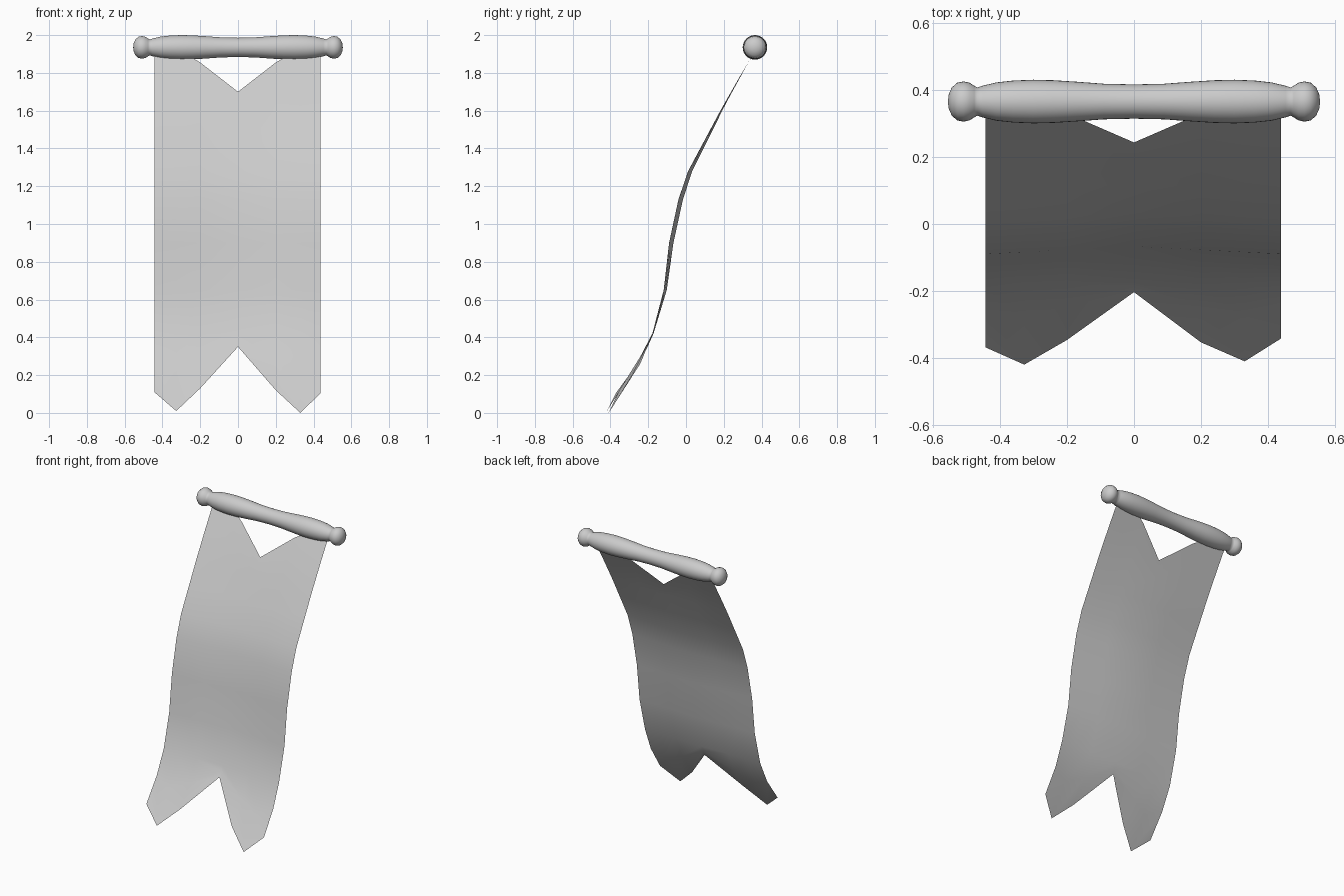
import bpy, bmesh, math

if "Cube" in bpy.data.objects:
    bpy.data.objects.remove(bpy.data.objects["Cube"])


def finish(bm, name, angle):
    bmesh.ops.recalc_face_normals(bm, faces=bm.faces)
    me = bpy.data.meshes.new(name)
    bm.to_mesh(me)
    bm.free()
    ob = bpy.data.objects.new(name, me)
    bpy.context.collection.objects.link(ob)
    bpy.ops.object.select_all(action='DESELECT')
    ob.select_set(True)
    bpy.context.view_layer.objects.active = ob
    bpy.ops.object.shade_smooth_by_angle(angle=math.radians(angle))
    return ob


# Turned rod with end knobs: half profile (x, radius), mirrored and lathed
half = [(0.555, 0), (0.552, 0.022), (0.543, 0.042), (0.527, 0.056),
        (0.508, 0.060), (0.490, 0.056), (0.476, 0.047), (0.467, 0.042),
        (0.452, 0.047), (0.41, 0.057), (0.36, 0.0625), (0.30, 0.065),
        (0.24, 0.0635), (0.17, 0.059), (0.09, 0.053)]
profile = half + [(0, 0.051)] + [(-x, r) for x, r in reversed(half)]
bm = bmesh.new()
verts = [bm.verts.new((x, 0.365 + r, 1.935)) for x, r in profile]
edges = [bm.edges.new(p) for p in zip(verts, verts[1:])]
bmesh.ops.spin(bm, geom=verts + edges, cent=(0, 0.365, 1.935), axis=(1, 0, 0),
               angle=2 * math.pi, steps=32)
bmesh.ops.remove_doubles(bm, verts=bm.verts, dist=0.0005)
finish(bm, "rod", 60)

# Banner cloth: side curve (z, y), and columns (x, top z, bottom z, y shift at hem)
curve = [(0.0, -0.425), (0.11, -0.36), (0.3, -0.225), (0.42, -0.175),
         (0.65, -0.11), (0.9, -0.078), (1.13, -0.028), (1.28, 0.022),
         (1.45, 0.11), (1.6, 0.187), (1.74, 0.262), (1.94, 0.38)]
columns = [(-0.443, 1.93, 0.11, -0.008), (-0.327, 1.93, 0.01, 0.0),
           (-0.20, 1.855, 0.13, 0.0), (0, 1.70, 0.35, 0.0),
           (0.20, 1.855, 0.12, 0.0), (0.33, 1.93, 0.0, 0.012),
           (0.438, 1.93, 0.105, 0.022)]
levels = [1.6, 1.45, 1.28, 1.13, 0.9, 0.65, 0.42]


def curve_y(z):
    for (z0, y0), (z1, y1) in zip(curve, curve[1:]):
        if z <= z1:
            return y0 + (y1 - y0) * (z - z0) / (z1 - z0)
    return curve[-1][1]


bm = bmesh.new()
grid = []
for x, top, bottom, shift in columns:
    zs = [top, (top + 1.6) / 2] + levels + [(0.42 + bottom) / 2, bottom]
    column = []
    for z in zs:
        # soft centre fold, fading toward rod and hem
        fold = 0.024 * max(0, math.sin(math.pi * (z - 0.3) / 1.5)) * (0.5 - abs(x) / 0.44)
        hem = shift * max(0, 1 - z / 0.42) * 1.3
        column.append(bm.verts.new((x, curve_y(z) + fold + hem, z)))
    grid.append(column)
for a, b in zip(grid, grid[1:]):
    for i in range(len(a) - 1):
        bm.faces.new((a[i], a[i + 1], b[i + 1], b[i]))
cloth = finish(bm, "banner_cloth", 60)

# Front of the cloth faces -y
if sum(p.normal.y for p in cloth.data.polygons) > 0:
    cloth.data.flip_normals()
